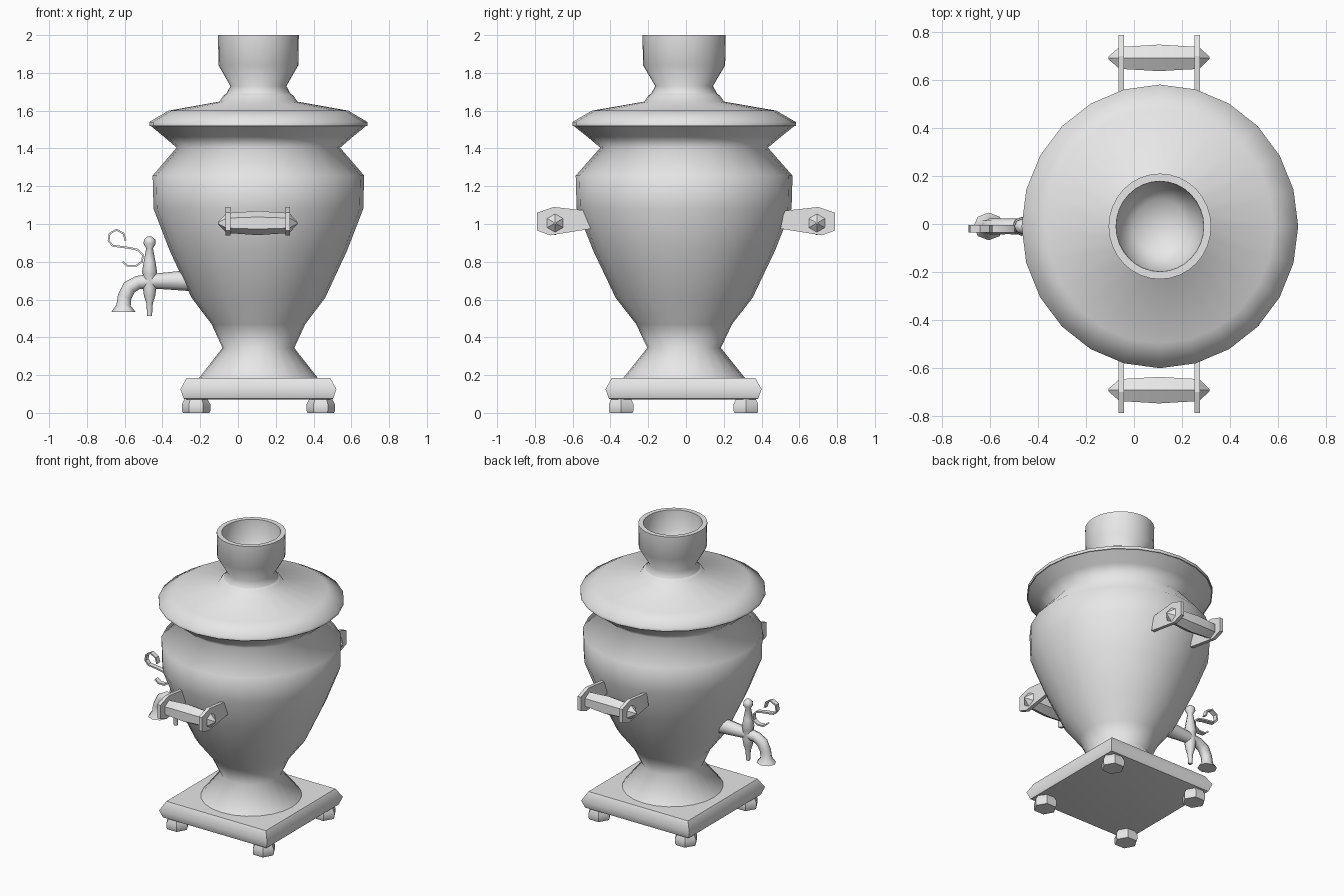
import bpy, bmesh, math
from mathutils import Vector

if "Cube" in bpy.data.objects:
    bpy.data.objects.remove(bpy.data.objects["Cube"])

CX, CY = 0.108, -0.01   # axis of the urn
grey = bpy.data.materials.new("plain_grey")
grey.diffuse_color = (0.8, 0.8, 0.8, 1)
grey.use_nodes = True
grey.node_tree.nodes["Principled BSDF"].inputs["Base Color"].default_value = grey.diffuse_color


def finish(name, bm, angle=35):
    bmesh.ops.recalc_face_normals(bm, faces=bm.faces)
    me = bpy.data.meshes.new(name)
    bm.to_mesh(me)
    bm.free()
    me.materials.append(grey)
    ob = bpy.data.objects.new(name, me)
    bpy.context.collection.objects.link(ob)
    bpy.ops.object.select_all(action='DESELECT')
    ob.select_set(True)
    bpy.context.view_layer.objects.active = ob
    if angle:
        bpy.ops.object.shade_smooth_by_angle(angle=math.radians(angle))
    return ob


def skin(name, rings, angle=35, caps=True):
    """Join a list of point rings into one surface."""
    bm = bmesh.new()
    rows = [[bm.verts.new(p) for p in r] for r in rings]
    n = len(rows[0])
    for a, b in zip(rows, rows[1:]):
        for i in range(n):
            j = (i + 1) % n
            bm.faces.new((a[i], a[j], b[j], b[i]))
    if caps:
        bm.faces.new(rows[0])
        bm.faces.new(rows[-1])
    return finish(name, bm, angle)


def lathe(name, profile, n, cx, cy, sy=1.0, turn=0.0, angle=35):
    """Turn (radius, z) points around a vertical axis."""
    rings = [[(cx + r * math.cos(turn + 2 * math.pi * i / n),
               cy + r * sy * math.sin(turn + 2 * math.pi * i / n), z)
              for i in range(n)] for r, z in profile]
    return skin(name, rings, angle)


# Urn body from foot to neck
lathe("body", [(.318, .18), (.19, .344), (.248, .47), (.354, .61), (.47, .86),
               (.555, 1.08), (.56, 1.256), (.433, 1.404), (.50, 1.462), (.577, 1.525)],
      24, CX, CY, 1.025, angle=100)
# Lid with its domed collar
lathe("lid", [(.577, 1.52), (.577, 1.54), (.476, 1.6), (.206, 1.648),
              (.185, 1.68), (.14, 1.71)], 24, CX, CY, 1.025, angle=60)
# Hollow chimney cup
lathe("chimney", [(.17, 1.69), (.148, 1.73), (.211, 1.84), (.214, 2.0), (.183, 2.0),
                  (.178, 1.86), (.11, 1.76), (.01, 1.75)], 32, CX, CY, 1.03, angle=60)

# Square base plate with bevelled rim
q = math.sqrt(2)
lathe("base_plate", [(.375 * q, .07), (.395 * q, .075), (.413 * q, .125), (.38 * q, .185)],
      4, CX, CY - .003, turn=math.pi / 4, angle=50)

# Four hexagonal feet
for i, sx in enumerate((-1, 1)):
    for j, sy in enumerate((-1, 1)):
        lathe(f"foot_{i}{j}", [(.07, 0), (.0755, .012), (.0755, .045), (.06, .075)],
              6, CX + sx * .33, CY - .003 + sy * .33, angle=40)

# Side handles: two brackets and a turned grip each
bracket = [(.50, .975), (.72, .94), (.788, .965), (.788, 1.06), (.70, 1.09), (.52, 1.07)]
grip = [(-.107, .006), (-.06, .053), (.02, .058), (.105, .064),
        (.19, .058), (.272, .053), (.314, .006)]
for side, s in (("front", -1), ("back", 1)):
    for k, x in enumerate((-.053, .264)):
        skin(f"{side}_handle_bracket_{k}",
             [[(x + d, s * y, z) for y, z in bracket] for d in (-.012, .012)], 0)
    skin(f"{side}_handle_grip",
         [[(x, s * .693 + r * math.sin(math.pi * i / 3), 1.005 + r * math.cos(math.pi * i / 3))
           for i in range(6)] for x, r in grip], 40)

# Spout: round pipe bending down to a flared nozzle; (x, z, radius)
path = [(-.18, .70, .06), (-.30, .70, .052), (-.46, .697, .038), (-.53, .69, .036),
        (-.575, .665, .038), (-.60, .615, .037), (-.606, .57, .038), (-.606, .535, .064)]
rings = []
for i, (x, z, r) in enumerate(path):
    a, b = path[max(i - 1, 0)], path[min(i + 1, len(path) - 1)]
    t = Vector((b[0] - a[0], 0, b[1] - a[1])).normalized()
    u = Vector((-t.z, 0, t.x))
    rings.append([Vector((x, CY, z)) + u * r * math.cos(math.pi * k / 4)
                  + Vector((0, r * .9 * math.sin(math.pi * k / 4), 0)) for k in range(8)])
skin("spout", rings, 60)

# Tap key through the spout
lathe("tap_key", [(.013, .514), (.017, .58), (.03, .62), (.036, .66), (.036, .735), (.04, .747),
                  (.031, .80), (.018, .872), (.032, .895), (.03, .917), (.01, .935)],
      8, -.468, CY, angle=60)

# Curled ribbon handle of the tap
curl = [(-.595, .911), (-.606, .949), (-.643, .97), (-.68, .949), (-.685, .911), (-.664, .885),
        (-.627, .88), (-.58, .874), (-.532, .864), (-.503, .837), (-.508, .80), (-.54, .779),
        (-.585, .779), (-.611, .80)]
rings = []
for i, (x, z) in enumerate(curl):
    a, b = curl[max(i - 1, 0)], curl[min(i + 1, len(curl) - 1)]
    t = Vector((b[0] - a[0], 0, b[1] - a[1])).normalized()
    u = Vector((-t.z, 0, t.x)) * .005
    c = Vector((x, -.02, z))
    w = Vector((0, .016, 0))
    rings.append([c + u + w, c + u - w, c - u - w, c - u + w])
skin("tap_curl", rings, 40)
